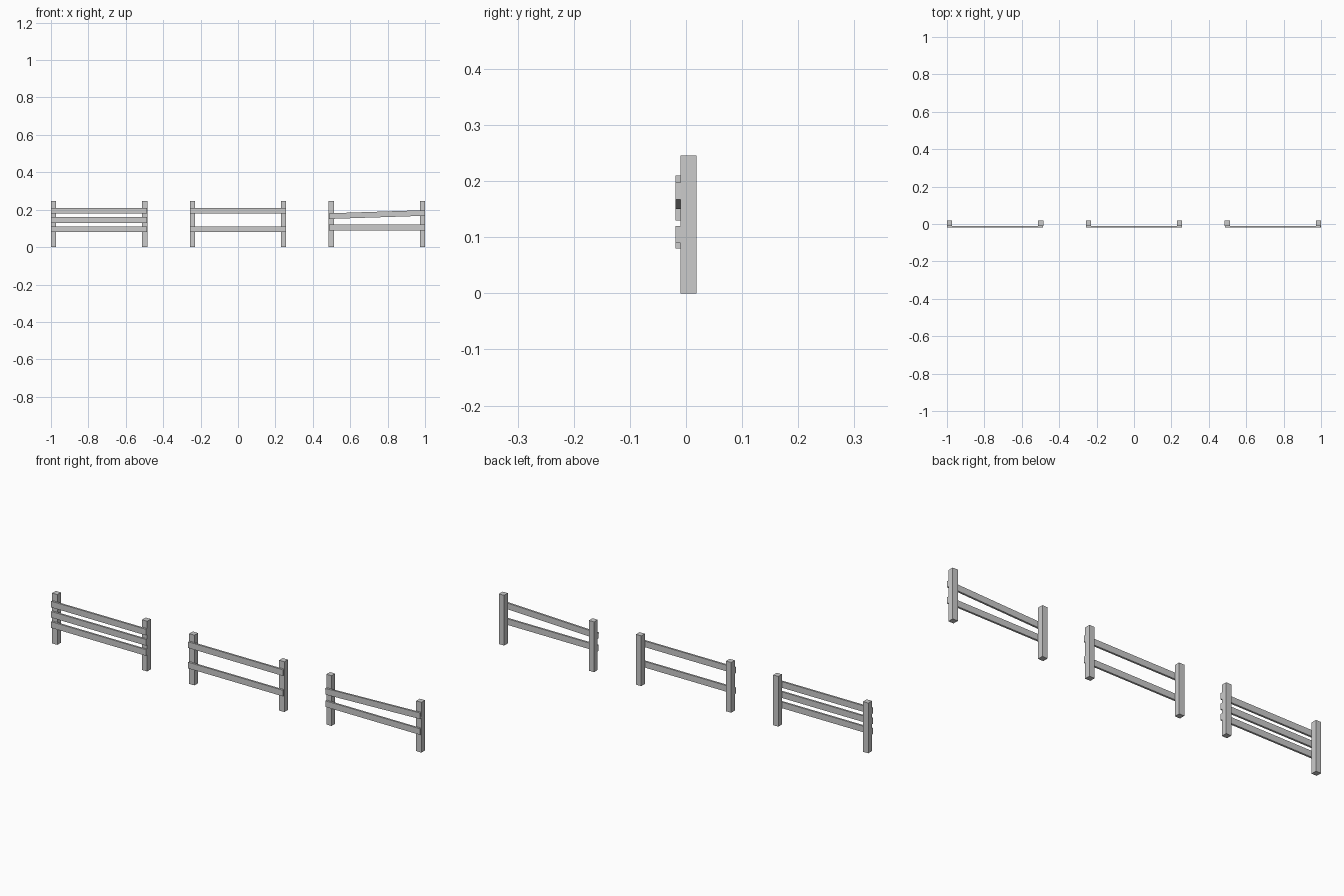
import bpy
import math

if "Cube" in bpy.data.objects:
    bpy.data.objects.remove(bpy.data.objects["Cube"])

POST_H, POST_W = 0.246, 0.028
LENGTH = 0.515


def box(name, center, size, tilt=0.0):
    bpy.ops.mesh.primitive_cube_add(size=1, location=center, rotation=(0, tilt, 0))
    ob = bpy.context.object
    ob.name = name
    ob.scale = size
    bpy.ops.object.transform_apply(location=False, rotation=False, scale=True)
    return ob


def fence(name, cx, rails):
    # square posts at both ends
    for side, s in (("left", -1), ("right", 1)):
        x = cx + s * (LENGTH - POST_W) / 2
        box(f"{name}_{side}_post", (x, 0.0045, POST_H / 2), (POST_W, POST_W, POST_H))
    # flat rails nailed on the front: (centre height, rise along the length)
    for i, (z, rise) in enumerate(rails):
        box(f"{name}_rail_{i + 1}", (cx, -0.0142, z), (LENGTH - 0.002, 0.0095, 0.03),
            -math.atan2(rise, LENGTH))


fence("three_rail_fence", -0.7425, [(0.195, 0), (0.145, 0), (0.095, 0)])
fence("two_rail_fence", 0.0, [(0.195, 0), (0.095, 0)])
fence("crooked_fence", 0.7425, [(0.174, 0.017), (0.105, 0)])
